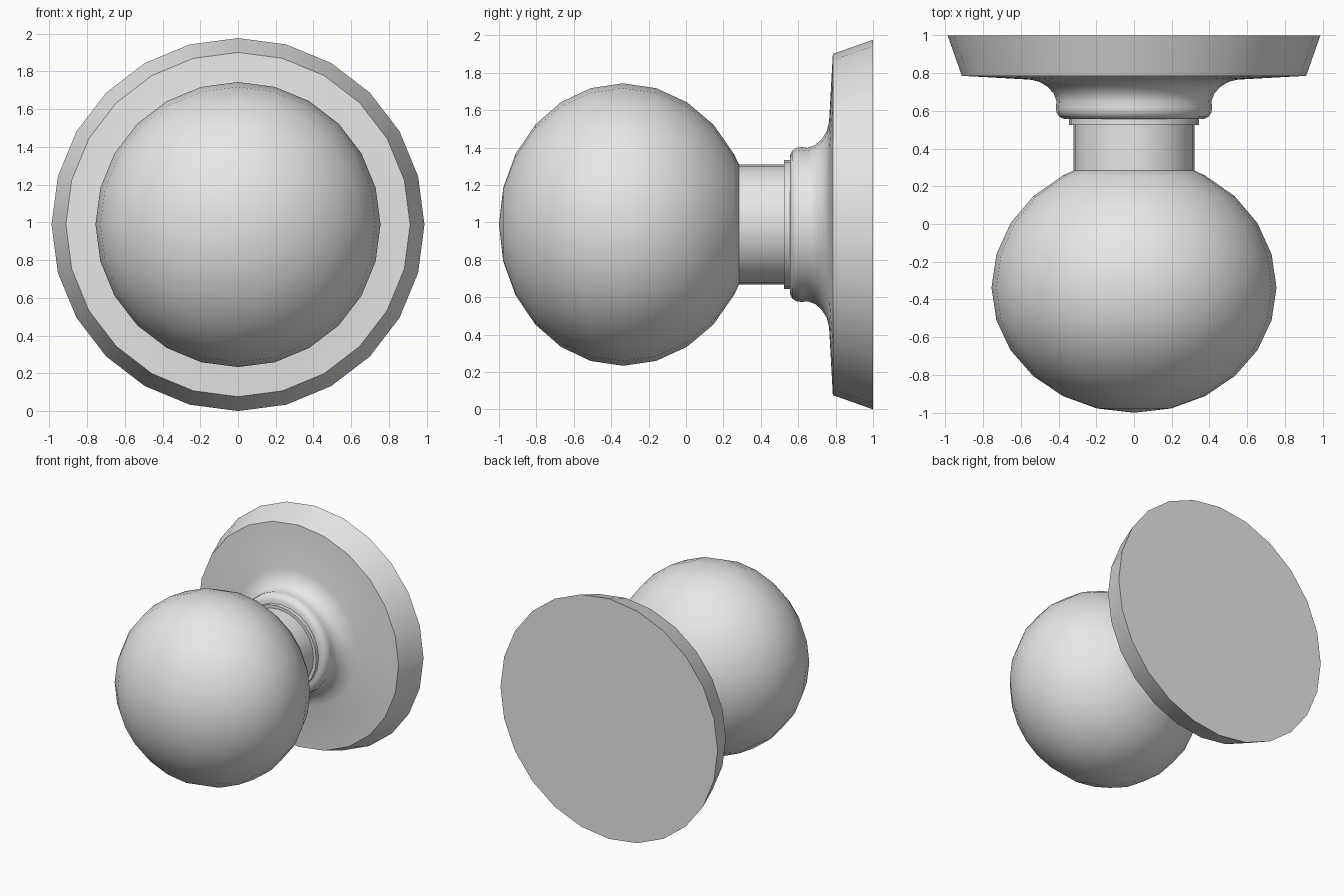
import bpy, bmesh, math
from mathutils import Vector

cube = bpy.data.objects.get("Cube")
if cube:
    bpy.data.objects.remove(cube, do_unlink=True)

SIDES = 24
RADIUS = 0.988      # outer radius, also the height of the axis

metal = bpy.data.materials.new("plain grey metal")
metal.use_nodes = True
GREY = (0.8, 0.8, 0.8, 1)
metal.diffuse_color = GREY
metal.node_tree.nodes["Principled BSDF"].inputs["Base Color"].default_value = GREY


def lathe(name, profile, angle=30):
    """Turn (radius, y) points around the horizontal axis."""
    bm = bmesh.new()
    rings = []
    for r, y in profile:
        if r < 1e-4:
            rings.append([bm.verts.new((0, y, RADIUS))] * SIDES)
            continue
        ring = []
        for i in range(SIDES):
            a = math.tau * i / SIDES
            ring.append(bm.verts.new((r * math.sin(a), y, RADIUS + r * math.cos(a))))
        rings.append(ring)
    for a, b in zip(rings, rings[1:]):
        for i in range(SIDES):
            j = (i + 1) % SIDES
            corners = list(dict.fromkeys((a[i], a[j], b[j], b[i])))
            bm.faces.new(corners)
    bmesh.ops.recalc_face_normals(bm, faces=bm.faces)
    mesh = bpy.data.meshes.new(name)
    bm.to_mesh(mesh)
    bm.free()
    mesh.materials.append(metal)
    obj = bpy.data.objects.new(name, mesh)
    bpy.context.collection.objects.link(obj)
    bpy.ops.object.select_all(action="DESELECT")
    obj.select_set(True)
    bpy.context.view_layer.objects.active = obj
    bpy.ops.object.shade_smooth_by_angle(angle=math.radians(angle))
    return obj


# Wall plate: flared rim, shallow face, cove and rounded collar bead
lathe("wall_plate", [
    (0, 1.0), (RADIUS, 1.0), (0.912, 0.785), (0.55, 0.765), (0.5, 0.753),
    (0.455, 0.725), (0.425, 0.69), (0.41, 0.65), (0.414, 0.62),
    (0.41, 0.59), (0.395, 0.568), (0.37, 0.556), (0, 0.556)], 40)

# Thin ring between collar and neck
lathe("neck_ring", [(0, 0.56), (0.345, 0.56), (0.345, 0.525), (0, 0.525)])

# Straight neck
lathe("neck", [(0, 0.54), (0.32, 0.54), (0.32, 0.27), (0, 0.27)])

# Ball grip: slightly flattened, open end trimmed at the neck
BALL_R, BALL_Y, FRONT, BACK = 0.755, -0.338, 0.662, 0.686
ball = []
steps = 12
for k in range(steps + 1):
    t = math.pi * k / steps
    depth = FRONT if k <= steps / 2 else BACK
    r, y = BALL_R * math.sin(t), BALL_Y - depth * math.cos(t)
    if y < 0.27:
        ball.append((r, y))
ball += [(0.32, 0.284), (0, 0.284)]
lathe("ball_grip", ball)
